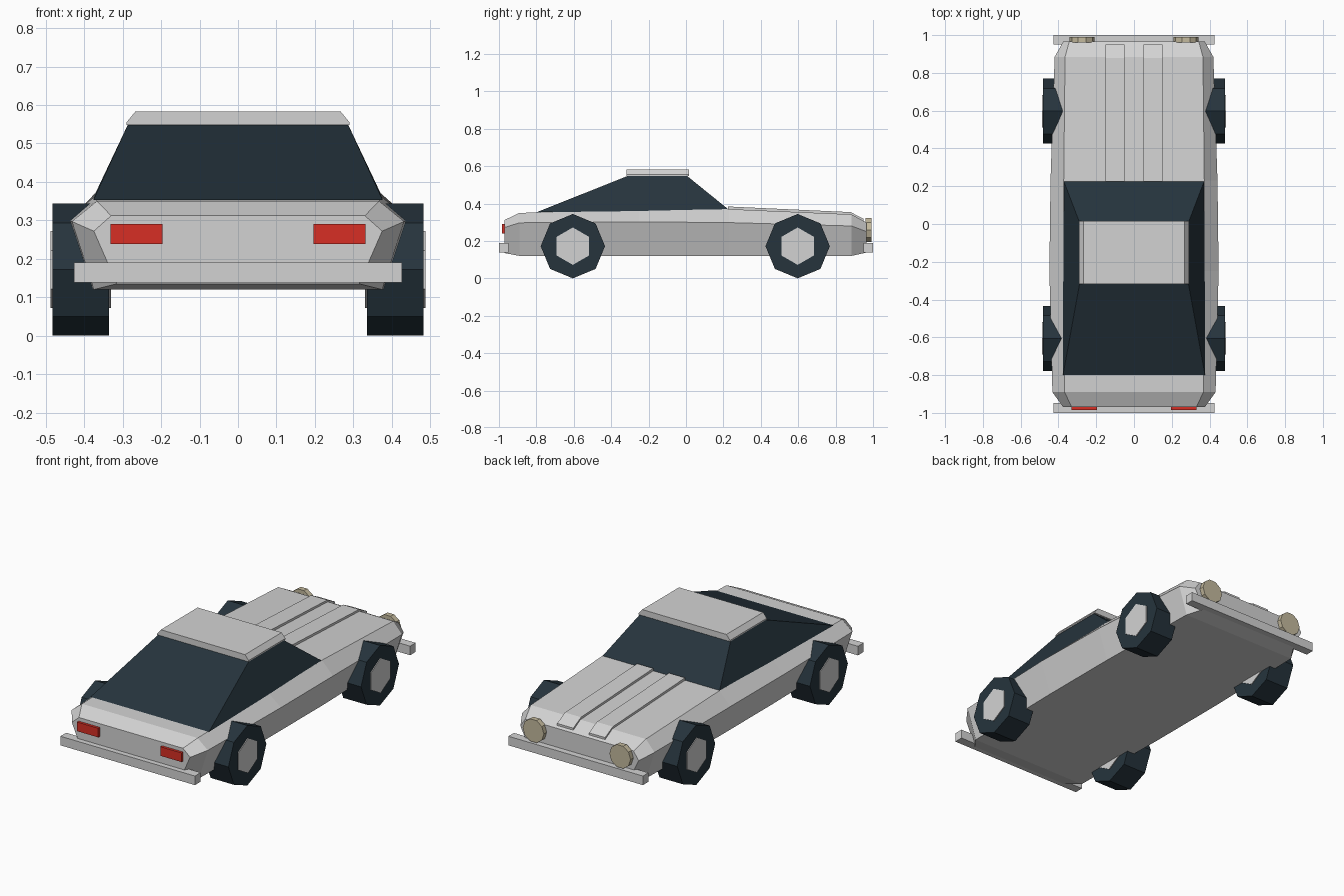
import bpy, bmesh, math
from mathutils import Matrix

if "Cube" in bpy.data.objects:
    bpy.data.objects.remove(bpy.data.objects["Cube"])


def material(name, rgb):
    m = bpy.data.materials.new(name)
    m.diffuse_color = (*rgb, 1)
    m.use_nodes = True
    m.node_tree.nodes["Principled BSDF"].inputs["Base Color"].default_value = m.diffuse_color
    return m


SILVER = material("silver grey", (0.65, 0.65, 0.65))
DARK = material("dark slate", (0.019, 0.034, 0.046))
RED = material("tail red", (0.68, 0.028, 0.018))
TAN = material("lamp tan", (0.55, 0.49, 0.34))


def finish(name, bm, mat):
    bmesh.ops.recalc_face_normals(bm, faces=bm.faces)
    me = bpy.data.meshes.new(name)
    bm.to_mesh(me)
    bm.free()
    me.materials.append(mat)
    ob = bpy.data.objects.new(name, me)
    bpy.context.collection.objects.link(ob)
    return ob


def loft(name, rings, mat):
    """Skin a list of equal-length point rings and cap both ends."""
    bm = bmesh.new()
    vs = [[bm.verts.new(p) for p in r] for r in rings]
    n = len(vs[0])
    for a, b in zip(vs, vs[1:]):
        for i in range(n):
            j = (i + 1) % n
            bm.faces.new((a[i], a[j], b[j], b[i]))
    bm.faces.new(vs[0])
    bm.faces.new(vs[-1])
    return finish(name, bm, mat)


def box(name, x0, x1, y0, y1, z0, z1, mat):
    return loft(name, [[(x0, y, z0), (x1, y, z0), (x1, y, z1), (x0, y, z1)]
                       for y in (y0, y1)], mat)


def cylinder(name, sides, radius, depth, loc, axis, mat, turn=0.0):
    bm = bmesh.new()
    rot = Matrix.Rotation(math.pi / 2, 4, 'Y' if axis == 'x' else 'X')
    bmesh.ops.create_cone(bm, cap_ends=True, segments=sides, radius1=radius,
                          radius2=radius, depth=depth,
                          matrix=Matrix.Translation(loc) @ rot @ Matrix.Rotation(turn, 4, 'Z'))
    return finish(name, bm, mat)


def mirrored(half):
    """Close a right-hand half profile with its mirror image."""
    return half + [(-x, y, z) for x, y, z in reversed(half)]


# Body shell: y, bottom x/z, belt x/z, top x/z
sections = [
    (-0.97, 0.315, 0.135, 0.375, 0.272, 0.33, 0.312),
    (-0.89, 0.375, 0.12, 0.432, 0.297, 0.367, 0.35),
    (-0.25, 0.385, 0.12, 0.448, 0.302, 0.372, 0.362),
    (0.23, 0.385, 0.12, 0.442, 0.298, 0.372, 0.37),
    (0.885, 0.37, 0.12, 0.42, 0.28, 0.365, 0.342),
    (0.965, 0.32, 0.138, 0.375, 0.25, 0.343, 0.298),
]
loft("body", [mirrored([(bx, y, bz), (mx, y, mz), (tx, y, tz)])
              for y, bx, bz, mx, mz, tx, tz in sections], SILVER)

# Glass cabin
loft("cabin_glass", [
    [(-0.376, -0.8, 0.353), (0.376, -0.8, 0.353), (0.373, 0.23, 0.366), (-0.373, 0.23, 0.366)],
    [(-0.285, -0.3, 0.552), (0.285, -0.3, 0.552), (0.285, 0.0, 0.552), (-0.285, 0.0, 0.552)],
], DARK)

# Roof panel with chamfered sides
loft("roof", [mirrored([(0.29, y, 0.548), (0.29, y, 0.555), (0.267, y, 0.583)])
              for y in (-0.318, 0.015)], SILVER)

# Bumpers
for name, y0, y1 in (("rear_bumper", 0.95, 1.0), ("front_bumper", -1.0, -0.948)):
    box(name, -0.427, 0.427, y0, y1, 0.138, 0.19, SILVER)

for s, side in ((-1, "left"), (1, "right")):
    # Raised bonnet strips
    loft(side + "_bonnet_strip",
         [[(s * 0.05, y, z - 0.02), (s * 0.152, y, z - 0.02),
           (s * 0.152, y, z), (s * 0.05, y, z)]
          for y, z in ((0.225, 0.384), (0.88, 0.354), (0.95, 0.318))], SILVER)
    # Lamps
    box(side + "_tail_lamp", s * 0.197, s * 0.331, -0.985, -0.95, 0.239, 0.291, RED)
    cylinder(side + "_headlamp", 10, 0.067, 0.03, (s * 0.275, 0.976, 0.258), 'y',
             TAN, math.pi / 2)
    # Wheels with hubs
    for y, end in ((-0.605, "front"), (0.597, "rear")):
        cylinder(f"{end}_{side}_wheel", 8, 0.172, 0.148, (s * 0.409, y, 0.172), 'x', DARK)
        cylinder(f"{end}_{side}_hub", 6, 0.1, 0.157, (s * 0.409, y, 0.172), 'x',
                 SILVER, math.pi / 6)
